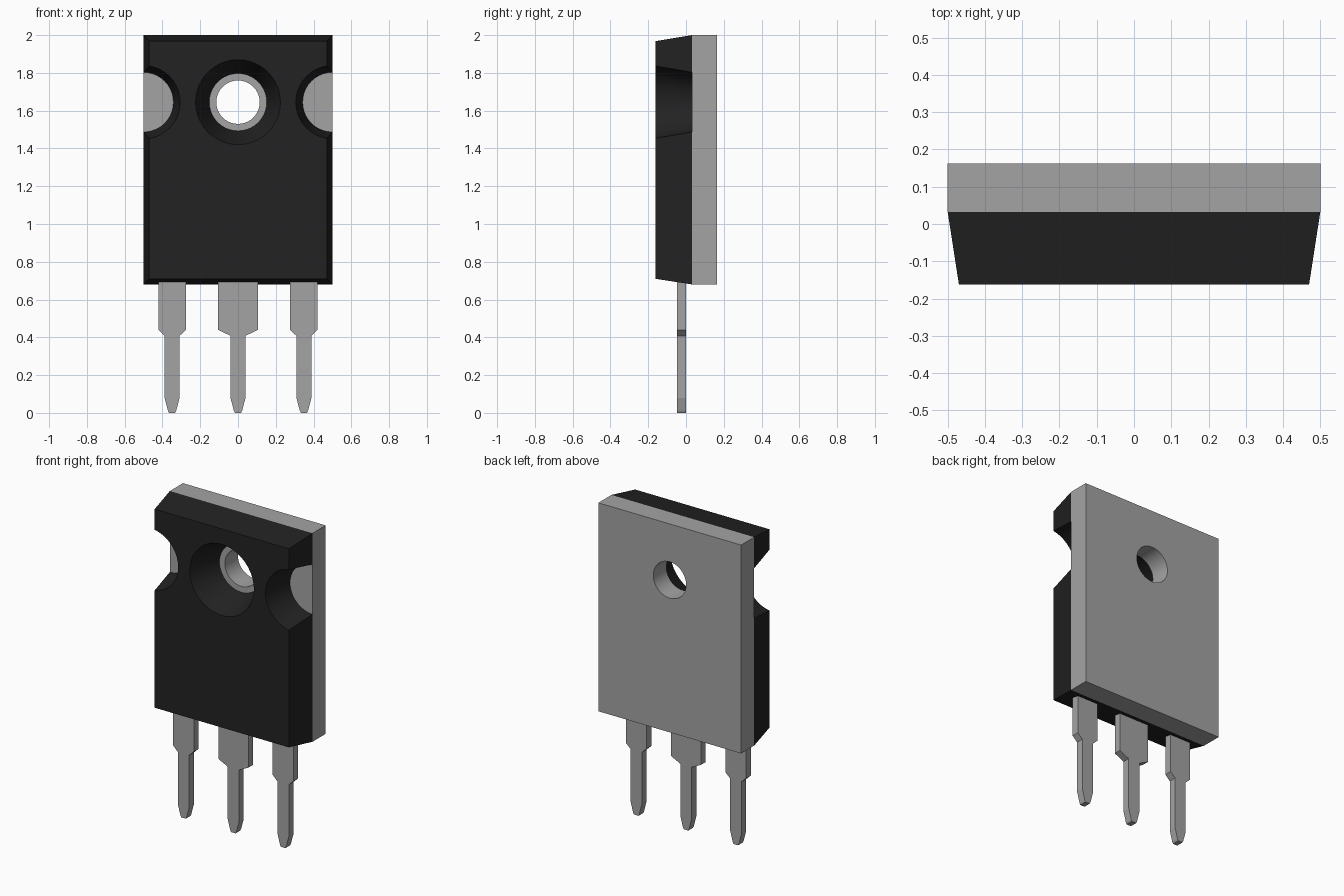
import bpy, bmesh, math
from mathutils import Matrix

if "Cube" in bpy.data.objects:
    bpy.data.objects.remove(bpy.data.objects["Cube"], do_unlink=True)


def material(name, c):
    m = bpy.data.materials.new(name)
    m.use_nodes = True
    m.diffuse_color = (c[0], c[1], c[2], 1)
    p = m.node_tree.nodes["Principled BSDF"]
    p.inputs["Base Color"].default_value = (c[0], c[1], c[2], 1)
    p.inputs["Roughness"].default_value = 0.5
    return m


BLACK = material("black plastic", (0.016, 0.016, 0.016))
GREY = material("grey metal", (0.37, 0.37, 0.37))
HOLE_Z = 1.645
FRONT, SEAM, BACK = -0.162, 0.032, 0.163


def finish(name, bm, mat):
    bmesh.ops.recalc_face_normals(bm, faces=bm.faces)
    me = bpy.data.meshes.new(name)
    bm.to_mesh(me)
    bm.free()
    me.materials.append(mat)
    ob = bpy.data.objects.new(name, me)
    bpy.context.collection.objects.link(ob)
    return ob


def loft(name, front, back, y0, y1, mat):
    """Join two matching (x, z) outlines at depths y0 and y1."""
    bm = bmesh.new()
    a = [bm.verts.new((x, y0, z)) for x, z in front]
    b = [bm.verts.new((x, y1, z)) for x, z in back]
    bm.faces.new(a)
    bm.faces.new(b[::-1])
    n = len(a)
    for i in range(n):
        j = (i + 1) % n
        bm.faces.new((a[i], b[i], b[j], a[j]))
    return finish(name, bm, mat)


def rect(hw, z0, z1):
    return [(-hw, z0), (hw, z0), (hw, z1), (-hw, z1)]


def cut_round(ob, x, r0, r1, y0, y1, mat):
    """Cut a tapered round hole; r0 at depth y0 and r1 at y1."""
    pad = 0.03
    k = (r1 - r0) / (y1 - y0) * pad
    bm = bmesh.new()
    bmesh.ops.create_cone(bm, cap_ends=True, segments=40, radius1=r0 - k,
                          radius2=r1 + k, depth=y1 - y0 + 2 * pad)
    turn = Matrix.Rotation(-math.pi / 2, 4, 'X')
    bm.transform(Matrix.Translation((x, (y0 + y1) / 2, HOLE_Z)) @ turn)
    cutter = finish("cutter", bm, mat)
    cutter.hide_render = True
    mod = ob.modifiers.new("hole", 'BOOLEAN')
    mod.operation = 'DIFFERENCE'
    mod.solver = 'EXACT'
    mod.object = cutter
    select(ob)
    bpy.ops.object.modifier_apply(modifier=mod.name)
    bpy.data.objects.remove(cutter, do_unlink=True)


def select(ob):
    bpy.ops.object.select_all(action='DESELECT')
    ob.select_set(True)
    bpy.context.view_layer.objects.active = ob


# Tapered plastic case with screw recess and side notches
case = loft("plastic_case", rect(0.47, 0.71, 1.968), rect(0.5, 0.68, 2.0),
            FRONT, SEAM, BLACK)
cut_round(case, 0, 0.225, 0.152, FRONT, SEAM, BLACK)
for side in (-1, 1):
    cut_round(case, side * 0.5, 0.194, 0.158, FRONT, SEAM, BLACK)

# Metal back plate with screw hole
plate = loft("back_plate", rect(0.5, 0.68, 2.0), rect(0.5, 0.68, 2.0),
             SEAM, BACK, GREY)
cut_round(plate, 0, 0.115, 0.115, SEAM, BACK, GREY)

# Smooth round walls, sharp rims
for ob in (case, plate):
    select(ob)
    bpy.ops.object.shade_smooth_by_angle(angle=math.radians(25))


# Three stepped leads with pointed tips
def lead(name, x, wide):
    half = [(0.016, 0), (0.022, 0.012), (0.04, 0.08), (0.04, 0.408),
            (wide, 0.44), (wide, 0.70)]
    outline = [(x + w, z) for w, z in half] + [(x - w, z) for w, z in half[::-1]]
    return loft(name, outline, outline, -0.047, 0.0, GREY)


lead("right_lead", -0.349, 0.073)
lead("middle_lead", 0.0, 0.105)
lead("left_lead", 0.349, 0.073)
